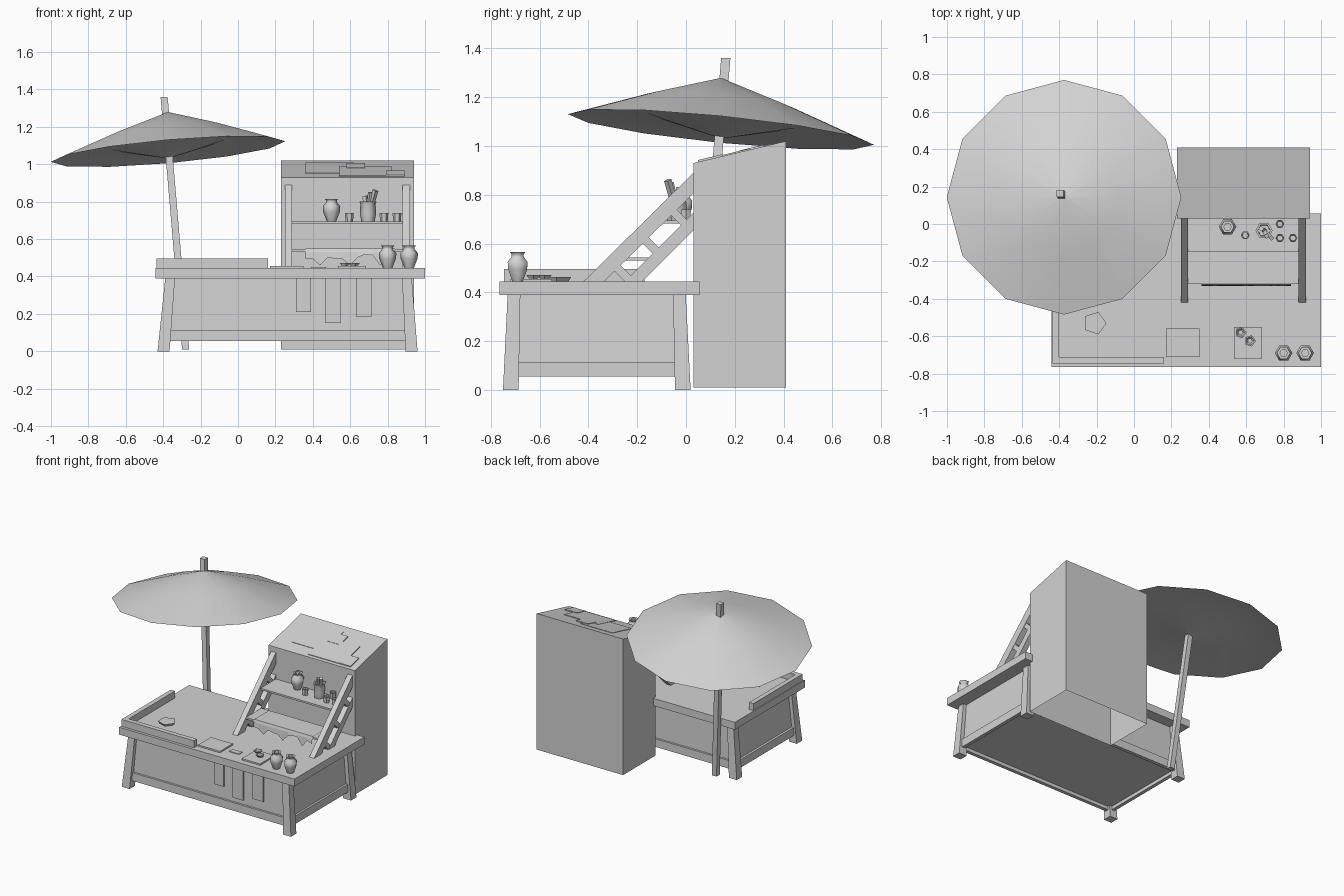
import bpy, bmesh, math, random
from mathutils import Vector

random.seed(4)
if "Cube" in bpy.data.objects:
    bpy.data.objects.remove(bpy.data.objects["Cube"])

SHADE = (0.65, 0.65, 0.65, 1)
grey = bpy.data.materials.new("plain_grey")
grey.use_nodes = True
grey.diffuse_color = SHADE
grey.node_tree.nodes["Principled BSDF"].inputs["Base Color"].default_value = SHADE


def finish(name, bm, smooth=None):
    bmesh.ops.recalc_face_normals(bm, faces=bm.faces)
    mesh = bpy.data.meshes.new(name)
    bm.to_mesh(mesh)
    bm.free()
    mesh.materials.append(grey)
    ob = bpy.data.objects.new(name, mesh)
    bpy.context.collection.objects.link(ob)
    if smooth:
        bpy.ops.object.select_all(action='DESELECT')
        ob.select_set(True)
        bpy.context.view_layer.objects.active = ob
        bpy.ops.object.shade_smooth_by_angle(angle=math.radians(smooth))
    return ob


def loft(name, rings, smooth=None, floor=True):
    """Skin equal-length rings of points and cap the ends."""
    bm = bmesh.new()
    loops = [[bm.verts.new(p) for p in ring] for ring in rings]
    n = len(loops[0])
    for a, b in zip(loops, loops[1:]):
        for i in range(n):
            j = (i + 1) % n
            bm.faces.new((a[i], a[j], b[j], b[i]))
    if floor:
        bm.faces.new(loops[0])
    bm.faces.new(loops[-1])
    return finish(name, bm, smooth)


def rect(x0, x1, y0, y1, z):
    return [(x0, y0, z), (x1, y0, z), (x1, y1, z), (x0, y1, z)]


def box(name, x0, x1, y0, y1, z0, z1):
    return loft(name, [rect(x0, x1, y0, y1, z0), rect(x0, x1, y0, y1, z1)])


def side_prism(name, x0, x1, outline):
    """Extrude a (y, z) outline along x."""
    return loft(name, [[(x, y, z) for y, z in outline] for x in (x0, x1)])


def turned(name, x, y, z, profile, sides=6, smooth=None):
    """Lathe a (radius, height) profile around a vertical axis."""
    angles = [math.tau * i / sides for i in range(sides)]
    return loft(name, [[(x + r * math.cos(a), y + r * math.sin(a), z + h) for a in angles]
                       for r, h in profile], smooth)


def beam(name, start, end, width):
    """Square bar between two points."""
    s, e = Vector(start), Vector(end)
    q = (e - s).to_track_quat('Z', 'Y')
    h = width / 2
    corners = [q @ Vector(c) for c in rect(-h, h, -h, h, 0)]
    return loft(name, [[p + c for c in corners] for p in (s, e)])


# Table
TOP = 0.445
box("table_top", -0.44, 1.0, -0.765, 0.055, 0.39, TOP)
for side, xb, xt in (("right", -0.398, -0.363), ("left", 0.928, 0.903)):
    for end, yb, yt in (("front", -0.718, -0.705), ("back", -0.013, -0.027)):
        loft(f"{end}_{side}_leg", [rect(xb - .032, xb + .032, yb - .032, yb + .032, 0),
                                   rect(xt - .026, xt + .026, yt - .026, yt + .026, 0.39)])
loft("table_panels", [rect(-0.392, 0.922, -0.714, -0.018, 0.08),
                      rect(-0.363, 0.903, -0.705, -0.027, 0.39)])
for y in (-0.715, -0.017):
    box("long_rail", -0.38, 0.91, y - .013, y + .013, 0.055, 0.115)
for x in (-0.393, 0.922):
    box("short_rail", x - .013, x + .013, -0.7, -0.03, 0.055, 0.115)
for x0, x1, z in ((.31, .39, .21), (.465, .55, .15), (.63, .715, .185)):
    box("hanging_cloth", x0, x1, -0.727, -0.718, z, 0.39)

# Raised border of the table
box("front_border", -0.435, 0.16, -0.745, -0.71, TOP, 0.497)
box("side_border", -0.435, -0.40, -0.71, -0.17, TOP, 0.497)

# Tall cabinet, open below, with sloped top and loose sheets on it
cabinet_top = [(x, y, 0.923 + 0.237 * y) for x, y, _ in rect(.23, .94, .03, .41, 0)]
loft("cabinet", [rect(.23, .94, .03, .41, .01), cabinet_top], floor=False)
for x0, x1, y0, y1, lift in ((.36, .62, .12, .35, .003), (.58, .68, .22, .32, .007),
                             (.54, .82, .05, .26, .005), (.79, .89, .05, .15, .008)):
    z0, z1 = (0.923 + 0.237 * y for y in (y0, y1))
    side_prism("roof_sheet", x0, x1, [(y0, z0), (y1, z1), (y1, z1 + lift), (y0, z0 + lift)])

# Slanted truss frames carrying the shelves
for x in (0.25, 0.88):
    side_prism("front_rail", x, x + .04, [(-.42, TOP), (-.335, TOP), (.03, .805), (.03, .89)])
    side_prism("rear_rail", x, x + .04, [(-.25, TOP), (-.18, TOP), (.03, .655), (.03, .725)])
    for y in (-.26, -.145, -.03):
        z = y + .738
        beam("truss_brace", (x + .02, y - .04, z + .04), (x + .02, y + .04, z - .04), .034)
box("upper_shelf", 0.29, 0.88, -0.15, 0.03, 0.682, 0.695)
box("lower_shelf", 0.29, 0.88, -0.32, -0.14, 0.53, 0.543)

# Ragged cloth draped over the lower shelf, hanging in points
bm = bmesh.new()
rows = []
for i in range(13):
    x = 0.36 + i * 0.04
    drop = 0.46 if i % 4 == 2 else 0.49 + 0.03 * random.random()
    rows.append([bm.verts.new(p) for p in ((x, -.15, .549), (x, -.322, .549),
                                           (x, -.328, .53), (x, -.332, drop))])
for a, b in zip(rows, rows[1:]):
    for k in range(3):
        bm.faces.new((a[k], a[k + 1], b[k + 1], b[k]))
finish("draped_cloth", bm)

# Pottery
vase = [(.025, 0), (.045, .05), (.047, .08), (.03, .1), (.028, .11), (.036, .12), (.02, .12), (.02, .1)]
cup = [(.02, 0), (.024, .045), (.018, .045), (.016, .01)]
pot = [(.036, 0), (.043, .04), (.041, .09), (.046, .105), (.034, .105), (.032, .03)]
for x, y, z in ((.8, -.69, TOP), (.915, -.69, TOP), (.5, -.015, .695)):
    turned("vase", x, y, z, vase, 6, 65)
for x, y in ((.595, -.06), (.78, 0), (.78, -.075), (.85, -.075)):
    turned("cup", x, y, .695, cup)
turned("utensil_pot", .695, -.035, .695, pot, 6, 65)
for dx, dy, h in ((-.015, .01, .83), (.015, -.03, .85), (.04, -.04, .86)):
    beam("utensil", (.695, -.035, .72), (.695 + dx, -.035 + dy, h), .022)

# Flat goods on the table
turned("side_plate", -.21, -.53, TOP, [(.05, 0), (.063, .018)], 5)
box("square_board", .17, .35, -.71, -.56, TOP, .456)
box("small_card", .39, .47, -.66, -.62, TOP, .45)
box("serving_board", .535, .685, -.72, -.55, TOP, .456)
for x, y in ((.57, -.58), (.62, -.625)):
    turned("small_dish", x, y, .456, [(.018, 0), (.032, .016), (.024, .016), (.014, .007)], 5)

# Leaning parasol
loft("parasol_pole", [rect(x - .019, x + .019, y - .019, y + .019, z)
                      for x, y, z in ((-.28, .05, .01), (-.395, .163, 1.36))])
centre = Vector((-.374, .143, 1.068))


def canopy_ring(radius, height):
    pts = []
    for i in range(12):
        a = math.tau * i / 12
        x, y = radius * math.cos(a), radius * math.sin(a)
        pts.append((centre.x + x, centre.y + y, centre.z + height + 0.088 * x - 0.1 * y))
    return pts


loft("parasol_canopy", [canopy_ring(r, h) for r, h in
                        ((.01, -.035), (.3, .035), (.627, 0), (.3, .117), (.01, .208))], 40)
